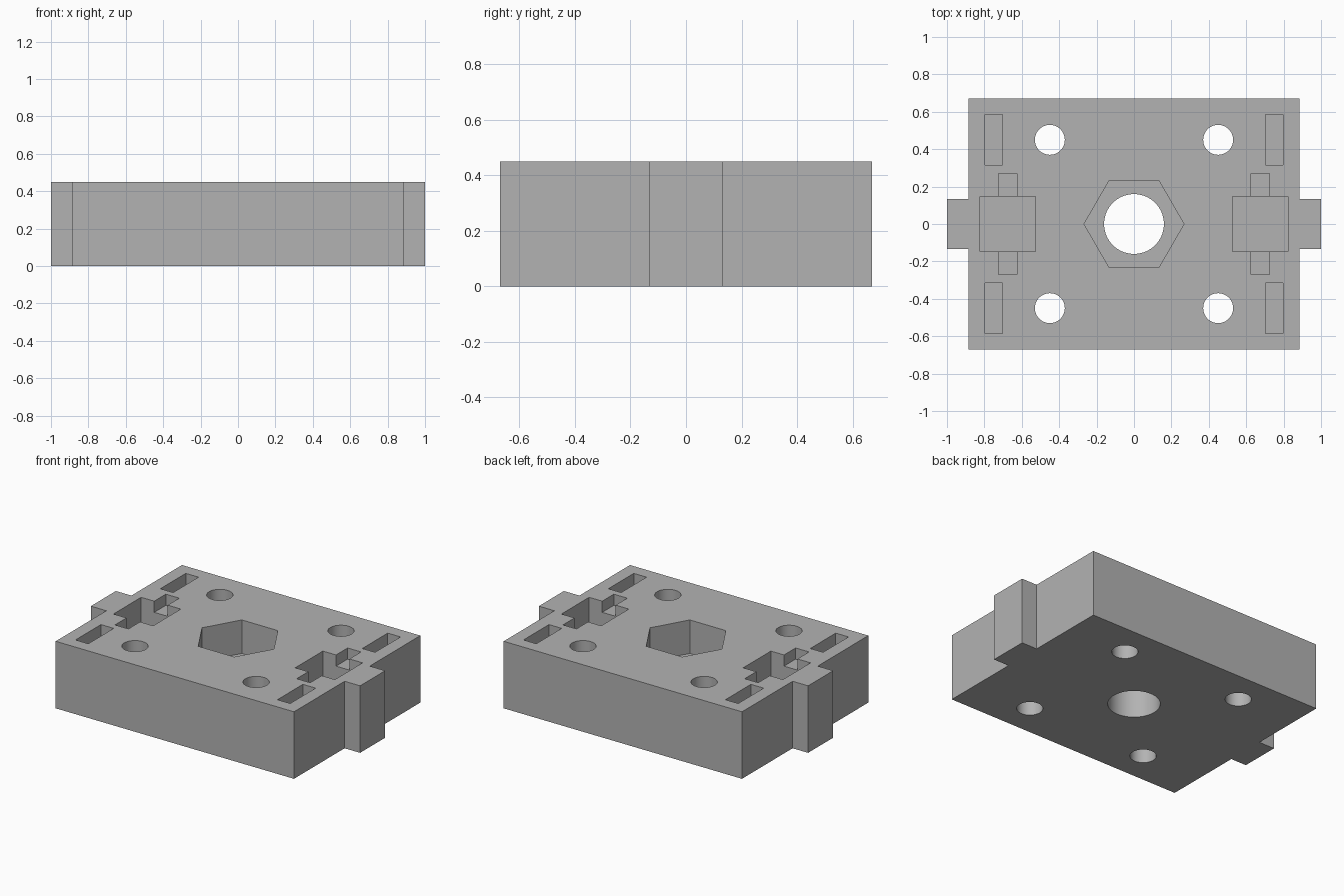
import bpy
import bmesh
import math

cube = bpy.data.objects.get("Cube")
if cube:
    bpy.data.objects.remove(cube, do_unlink=True)

HEIGHT = 0.45
POCKET = 0.225   # depth of the nut, square and slot pockets
SHALLOW = 0.075  # depth of the small side steps

grey = bpy.data.materials.new("plain grey")
grey.use_nodes = True
grey.diffuse_color = (0.45, 0.45, 0.45, 1)
grey.node_tree.nodes["Principled BSDF"].inputs["Base Color"].default_value = grey.diffuse_color


def prism(name, points, bottom, top):
    """Extrude a flat outline from bottom to top."""
    bm = bmesh.new()
    face = bm.faces.new([bm.verts.new((x, y, bottom)) for x, y in points])
    moved = bmesh.ops.extrude_face_region(bm, geom=[face])["geom"]
    verts = [v for v in moved if isinstance(v, bmesh.types.BMVert)]
    bmesh.ops.translate(bm, verts=verts, vec=(0, 0, top - bottom))
    bmesh.ops.recalc_face_normals(bm, faces=bm.faces)
    mesh = bpy.data.meshes.new(name)
    bm.to_mesh(mesh)
    bm.free()
    mesh.materials.append(grey)
    obj = bpy.data.objects.new(name, mesh)
    bpy.context.collection.objects.link(obj)
    return obj


def ring(x, y, radius, sides):
    step = math.tau / sides
    return [(x + radius * math.cos(i * step), y + radius * math.sin(i * step))
            for i in range(sides)]


def box(x, y, width, depth):
    w, d = width / 2, depth / 2
    return [(x - w, y - d), (x + w, y - d), (x + w, y + d), (x - w, y + d)]


# Block outline with a tab on each side
half = [(0.885, -0.67), (0.885, -0.133), (1, -0.133),
        (1, 0.133), (0.885, 0.133), (0.885, 0.67)]
block = prism("mounting_block", half + [(-x, -y) for x, y in half], 0, HEIGHT)


def cut(points, depth):
    """Sink a pocket from the top face; a depth beyond the height goes through."""
    cutter = prism("cutter", points, HEIGHT - depth, HEIGHT + 0.1)
    cutter.hide_render = True
    mod = block.modifiers.new("pocket", "BOOLEAN")
    mod.operation = "DIFFERENCE"
    mod.solver = "EXACT"
    mod.object = cutter
    bpy.context.view_layer.objects.active = block
    bpy.ops.object.modifier_apply(modifier=mod.name)
    bpy.data.objects.remove(cutter, do_unlink=True)


# Hexagonal nut pocket and centre bore
through = HEIGHT + 0.1
cut(ring(0, 0, 0.267, 6), POCKET)
cut(ring(0, 0, 0.16, 64), through)

for side in (-1, 1):
    # Square pocket with shallow steps in front and behind
    cut(box(side * 0.675, 0, 0.1, 0.54), SHALLOW)
    cut(box(side * 0.675, 0, 0.295, 0.294), POCKET)
    for end in (-1, 1):
        # Bolt hole and narrow slot at each corner
        cut(ring(side * 0.45, end * 0.45, 0.08, 48), through)
        cut(box(side * 0.75, end * 0.45, 0.095, 0.27), POCKET)

# Smooth bores, crisp edges
bpy.ops.object.select_all(action="DESELECT")
block.select_set(True)
bpy.context.view_layer.objects.active = block
bpy.ops.object.shade_smooth_by_angle(angle=math.radians(30))
